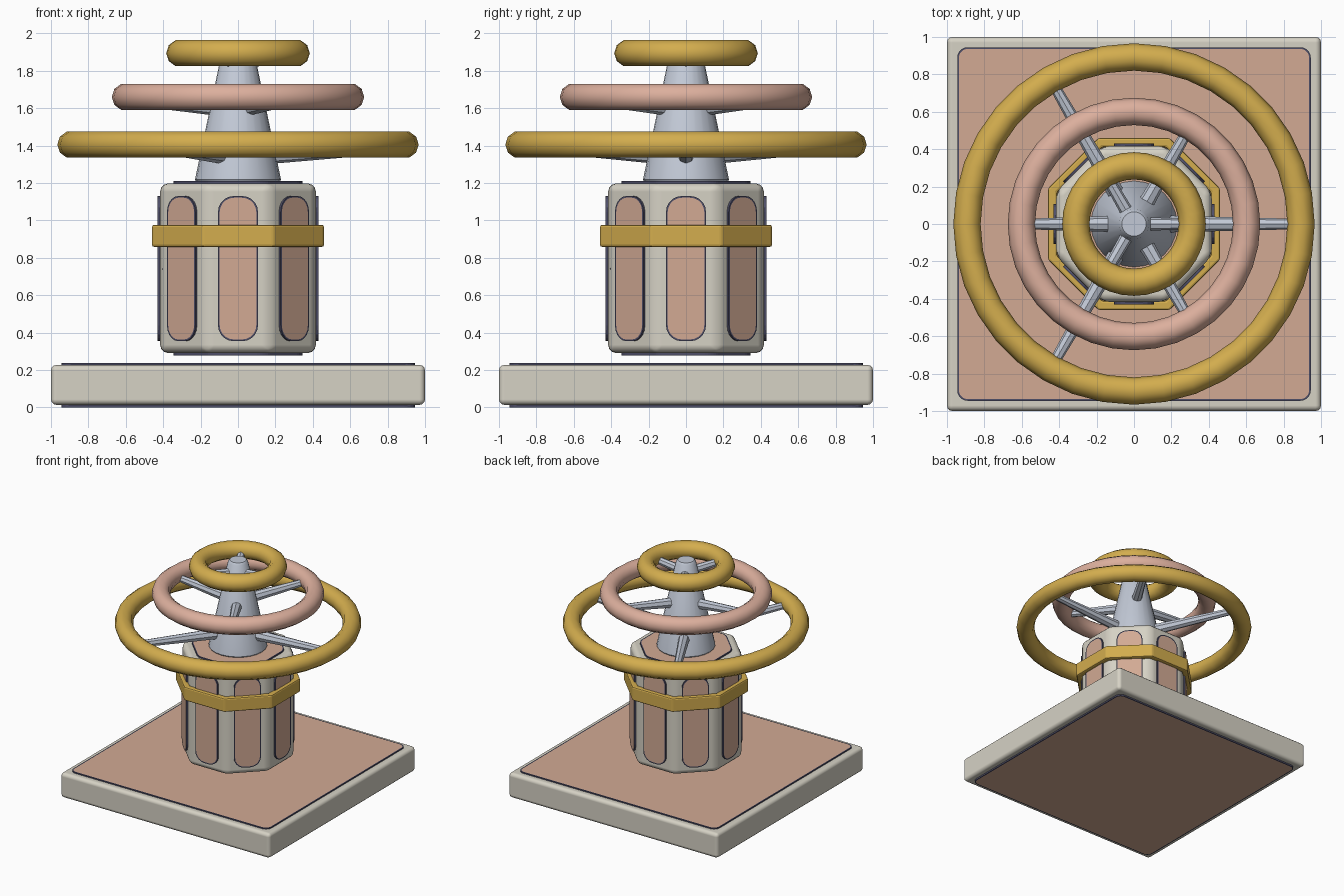
import bpy, bmesh, math
from mathutils import Matrix, Vector

if "Cube" in bpy.data.objects:
    bpy.data.objects.remove(bpy.data.objects["Cube"])

TAU = math.tau
OCT = 1 / math.cos(math.pi / 8)      # flat-to-corner ratio of an octagon


def srgb(r, g, b):
    return tuple((c / 255 / 12.92) if c < 11 else ((c / 255 + 0.055) / 1.055) ** 2.4
                 for c in (r, g, b)) + (1.0,)


def material(name, rgb):
    m = bpy.data.materials.new(name)
    m.diffuse_color = srgb(*rgb)
    m.use_nodes = True
    m.node_tree.nodes["Principled BSDF"].inputs["Base Color"].default_value = m.diffuse_color
    return m


STONE = material("pale stone", (214, 210, 197))
PANEL = material("copper panel", (210, 170, 148))
ROSE = material("rose copper", (220, 175, 157))
GOLD = material("gold", (211, 173, 78))
STEEL = material("pale steel", (194, 201, 214))
DARK = material("dark trim", (78, 78, 104))


def finish(name, bm, mats, angle=None, bevel=0, segments=3):
    bmesh.ops.recalc_face_normals(bm, faces=bm.faces)
    me = bpy.data.meshes.new(name)
    bm.to_mesh(me)
    bm.free()
    for m in mats:
        me.materials.append(m)
    if angle:
        me.polygons.foreach_set("use_smooth", [True] * len(me.polygons))
        me.set_sharp_from_angle(angle=math.radians(angle))
    ob = bpy.data.objects.new(name, me)
    bpy.context.collection.objects.link(ob)
    if bevel:
        mod = ob.modifiers.new("bevel", 'BEVEL')
        mod.width, mod.segments = bevel, segments
        mod.limit_method = 'ANGLE'
        mod.angle_limit = math.radians(30)
        mod.harden_normals = bool(angle)
    return ob


def lathe(name, profile, n, mat, phase=0.0, closed=False, **kw):
    """Turn (radius, z) points about z; an open profile gets flat end caps."""
    bm = bmesh.new()
    loops = [[bm.verts.new((r * math.cos(TAU * i / n + phase),
                            r * math.sin(TAU * i / n + phase), z))
              for i in range(n)] for r, z in profile]
    pairs = list(zip(loops, loops[1:]))
    if closed:
        pairs.append((loops[-1], loops[0]))
    else:
        bm.faces.new(loops[0])
        bm.faces.new(loops[-1])
    for a, b in pairs:
        for i in range(n):
            j = (i + 1) % n
            bm.faces.new((a[i], a[j], b[j], b[i]))
    return finish(name, bm, [mat], **kw)


def plate(name, outline, radius, depth, matrix, rim=0.009):
    """Rounded plate with dark sides and rim and a copper face."""
    bm = bmesh.new()
    bm.faces.new([bm.verts.new((x, y, 0)) for x, y in outline])
    bmesh.ops.bevel(bm, geom=bm.verts[:], offset=radius, segments=5,
                    profile=0.5, affect='VERTICES')
    ext = bmesh.ops.extrude_face_region(bm, geom=bm.faces[:])
    bmesh.ops.translate(bm, vec=(0, 0, depth),
                        verts=[v for v in ext["geom"] if isinstance(v, bmesh.types.BMVert)])
    bmesh.ops.recalc_face_normals(bm, faces=bm.faces)
    top = max(bm.faces, key=lambda f: f.calc_center_median().z)
    bmesh.ops.inset_region(bm, faces=[top], thickness=rim)
    top.material_index = 1
    bm.transform(matrix)
    return finish(name, bm, [DARK, PANEL])


def rect(hx, hy):
    return [(-hx, -hy), (hx, -hy), (hx, hy), (-hx, hy)]


def octagon(apothem):
    return [(apothem * OCT * math.cos(TAU * (i + 0.5) / 8),
             apothem * OCT * math.sin(TAU * (i + 0.5) / 8)) for i in range(8)]


FLIP = Matrix.Rotation(math.pi, 4, 'X')

# Square base slab with a plate above and below
bm = bmesh.new()
bmesh.ops.create_cube(bm, size=1, matrix=Matrix.Translation((0, 0, 0.12))
                      @ Matrix.Diagonal((2, 2, 0.214, 1)))
finish("base_slab", bm, [STONE], angle=40, bevel=0.03)
plate("base_top_plate", rect(0.945, 0.945), 0.055, 0.03, Matrix.Translation((0, 0, 0.207)))
plate("base_bottom_plate", rect(0.945, 0.945), 0.055, 0.03,
      Matrix.Translation((0, 0, 0.03)) @ FLIP)

# Octagonal body, floating just above the base
lathe("body", [(0.417 * OCT, 0.29), (0.417 * OCT, 1.198)], 8, STONE,
      phase=TAU / 16, angle=40, bevel=0.045)
plate("body_top_plate", octagon(0.345), 0.04, 0.025, Matrix.Translation((0, 0, 1.185)))
plate("body_bottom_plate", octagon(0.345), 0.04, 0.025,
      Matrix.Translation((0, 0, 0.303)) @ FLIP)

# One tall rounded panel on each side of the body
for i in range(8):
    m = (Matrix.Rotation(TAU * i / 8, 4, 'Z') @ Matrix.Translation((0, -0.405, 0.742))
         @ Matrix.Rotation(math.pi / 2, 4, 'X'))
    plate(f"side_panel_{i + 1}", rect(0.107, 0.388), 0.085, 0.025, m)

# Gold band round the body
lathe("body_band", [(0.46 * OCT, 0.858), (0.46 * OCT, 0.976),
                    (0.41 * OCT, 0.976), (0.41 * OCT, 0.858)], 8, GOLD,
      phase=TAU / 16, closed=True, bevel=0.012, segments=2)

# Tapered central post
lathe("centre_post", [(0.222, 1.205), (0.23, 1.218), (0.079, 1.935), (0.065, 1.952)],
      24, STEEL, angle=30)


def spoke(name, angle, start, end, r0, r1):
    """Tapered rod between two (radius, z) points at the given angle."""
    a, b = (Vector((r * math.cos(angle), r * math.sin(angle), z)) for r, z in (start, end))
    d = b - a
    bm = bmesh.new()
    bmesh.ops.create_cone(bm, cap_ends=True, segments=8, radius1=r0, radius2=r1,
                          depth=d.length, matrix=Matrix.Translation((a + b) / 2)
                          @ d.to_track_quat('Z', 'Y').to_matrix().to_4x4())
    finish(name, bm, [STEEL])


# Three rings, each on three spokes, turned in alternation
TUBE = 0.073
rings = [("lower", 0.893, 1.405, GOLD, 0, 0.046, 0.028, 0.055),
         ("middle", 0.602, 1.66, ROSE, TAU / 6, 0.044, 0.028, 0.055),
         ("upper", 0.311, 1.894, GOLD, 0, 0.036, 0.03, 0.04)]
for label, radius, z, mat, turn, r0, r1, drop in rings:
    lathe(f"{label}_ring", [(radius + TUBE * math.cos(TAU * k / 10),
                             z + TUBE * math.sin(TAU * k / 10)) for k in range(10)],
          36, mat, closed=True, angle=50)
    hub = max(0.03, 0.14 - (z - 1.405) * 0.22)
    for k in range(3):
        spoke(f"{label}_spoke_{k + 1}", turn + TAU * k / 3, (hub, z - drop - 0.005),
              (radius - 0.02, z - 0.015), r0, r1)
